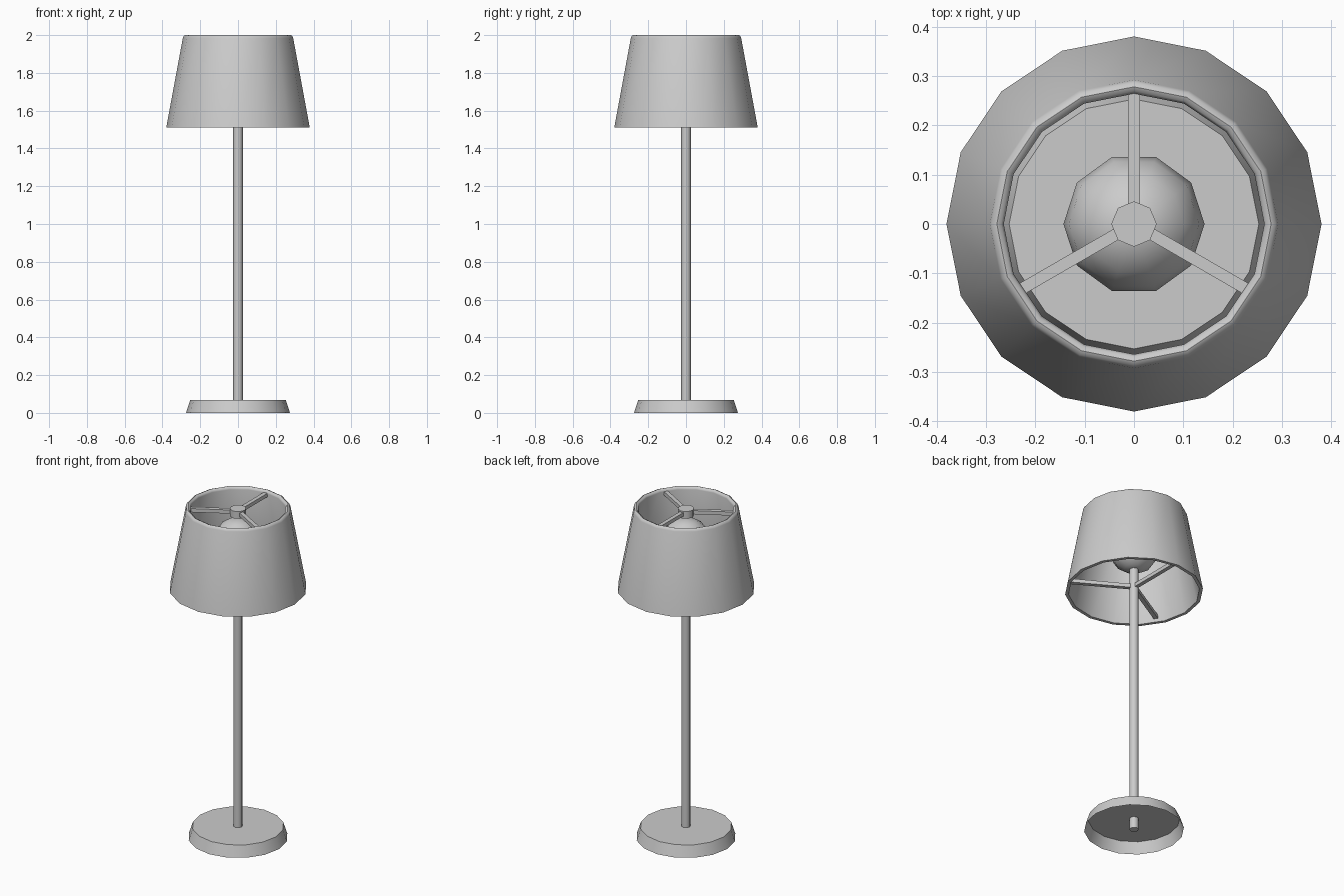
import bpy, math

if "Cube" in bpy.data.objects:
    bpy.data.objects.remove(bpy.data.objects["Cube"])


def lathe(name, profile, sides, closed=False, cap_start=False, cap_end=False):
    """Spin an (r, z) profile around z; first corner lies on +y."""
    verts, faces = [], []
    n = len(profile)
    for i in range(sides):
        a = math.pi / 2 + 2 * math.pi * i / sides
        verts += [(r * math.cos(a), r * math.sin(a), z) for r, z in profile]
    for i in range(sides):
        j = (i + 1) % sides
        for k in range(n if closed else n - 1):
            m = (k + 1) % n
            faces.append((i * n + k, j * n + k, j * n + m, i * n + m))
    if cap_start:
        faces.append([i * n for i in reversed(range(sides))])
    if cap_end:
        faces.append([i * n + n - 1 for i in range(sides)])
    mesh = bpy.data.meshes.new(name)
    mesh.from_pydata(verts, [], faces)
    obj = bpy.data.objects.new(name, mesh)
    bpy.context.collection.objects.link(obj)
    smooth(obj)
    return obj


def smooth(obj):
    bpy.ops.object.select_all(action='DESELECT')
    obj.select_set(True)
    bpy.context.view_layer.objects.active = obj
    bpy.ops.object.shade_smooth_by_angle(angle=math.radians(46))


def spokes(name, length, z, width, height):
    """Three bars radiating from the centre line."""
    for i in range(3):
        a = math.radians(90 + 120 * i)
        d = length / 2
        bpy.ops.mesh.primitive_cube_add(
            size=1, location=(d * math.cos(a), d * math.sin(a), z), rotation=(0, 0, a))
        bar = bpy.context.object
        bar.name = f"{name}_{i + 1}"
        bar.scale = (length, width, height)


# Base: tapered disc, open underneath
lathe("base", [(0.275, 0), (0.253, 0.068)], 16, cap_end=True)

# Pole from the floor up into the bulb
lathe("pole", [(0.026, 0), (0.026, 1.67)], 8, cap_start=True, cap_end=True)

# Shade: thin flared wall with a rounded top rim
lathe("shade", [(0.38, 1.51), (0.292, 1.985), (0.287, 1.996), (0.278, 2.0),
                (0.269, 1.996), (0.264, 1.985), (0.361, 1.51)], 16, closed=True)

# Bulb
bpy.ops.mesh.primitive_uv_sphere_add(segments=10, ring_count=8, radius=0.143,
                                     location=(0, 0, 1.785), rotation=(0, 0, math.pi / 2))
bpy.context.object.name = "bulb"
smooth(bpy.context.object)

# Hub above the bulb and the two sets of shade supports
lathe("top_hub", [(0.046, 1.95), (0.046, 1.993)], 8, cap_start=True, cap_end=True)
spokes("top_spoke", 0.268, 1.975, 0.024, 0.022)
spokes("bottom_spoke", 0.355, 1.54, 0.024, 0.022)
